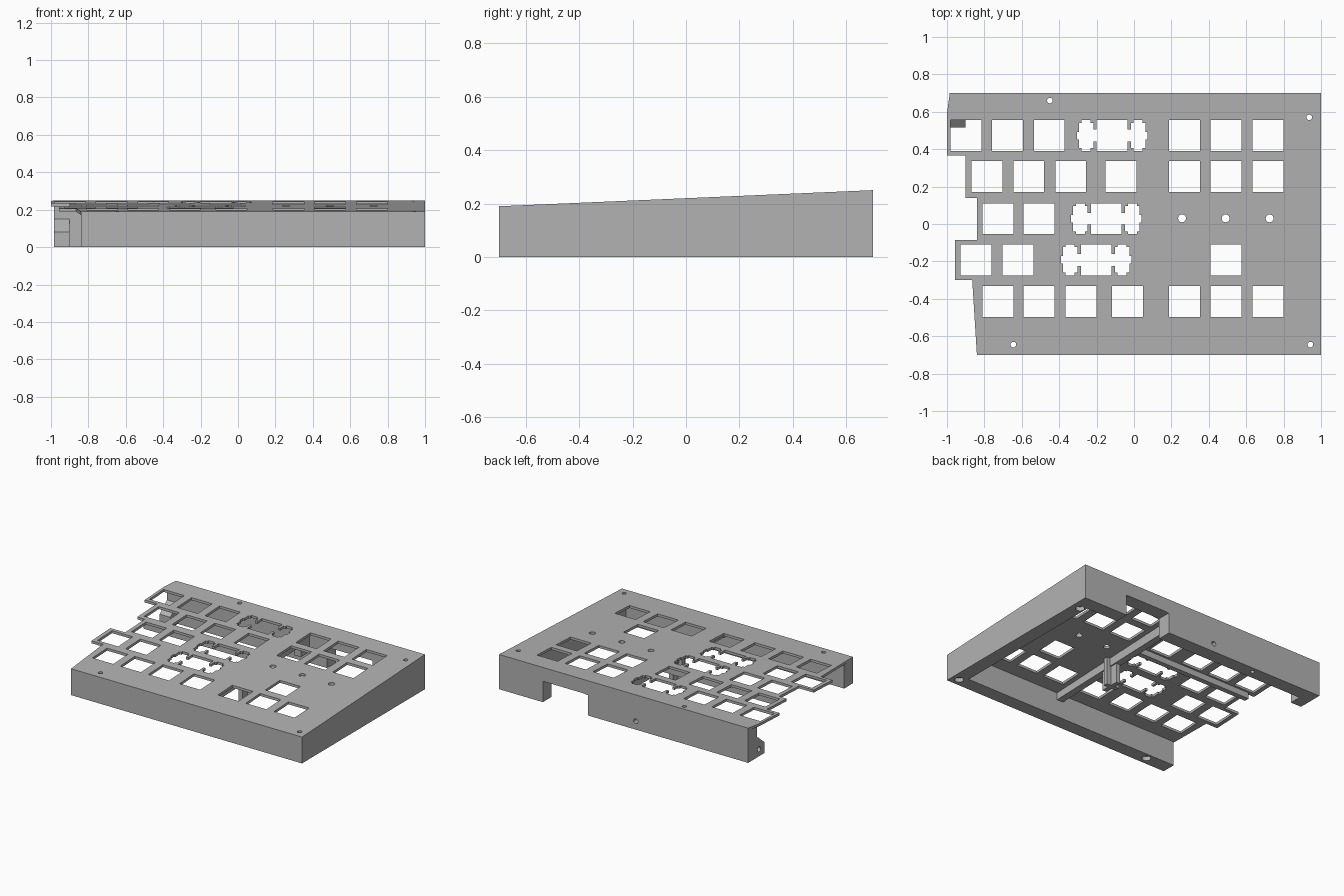
import bpy
import bmesh
from math import cos, sin, pi

cube = bpy.data.objects.get("Cube")
if cube:
    bpy.data.objects.remove(cube, do_unlink=True)

grey = bpy.data.materials.new("mid grey")
grey.use_nodes = True
colour = (0.45, 0.45, 0.45, 1)
grey.diffuse_color = colour
grey.node_tree.nodes["Principled BSDF"].inputs["Base Color"].default_value = colour

THICK = 0.018   # plate thickness
UP = 1          # marker height meaning "the sloped underside of the plate"


def underside(y):
    return 0.22 + 0.043 * y - THICK


def rect(cx, cy, w, h):
    w, h = w / 2, h / 2
    return [(cx - w, cy - h), (cx + w, cy - h), (cx + w, cy + h), (cx - w, cy + h)]


def circle(cx, cy, r, n=20):
    return [(cx + r * cos(2 * pi * i / n), cy + r * sin(2 * pi * i / n)) for i in range(n)]


def prism(name, plane, loops, low, high):
    """Extrude an outline with holes, drawn in the given plane, from low to high."""
    curve = bpy.data.curves.new(name, "CURVE")
    curve.dimensions = "2D"
    curve.fill_mode = "BOTH"
    curve.extrude = (high - low) / 2
    for loop in loops:
        spline = curve.splines.new("POLY")
        spline.points.add(len(loop) - 1)
        for point, (u, v) in zip(spline.points, loop):
            point.co = (u, v, 0, 1)
        spline.use_cyclic_u = True
    temp = bpy.data.objects.new(name, curve)
    bpy.context.collection.objects.link(temp)
    graph = bpy.context.evaluated_depsgraph_get()
    mesh = bpy.data.meshes.new_from_object(temp.evaluated_get(graph))
    bpy.data.objects.remove(temp, do_unlink=True)
    bpy.data.curves.remove(curve)

    bm = bmesh.new()
    bm.from_mesh(mesh)
    bmesh.ops.remove_doubles(bm, verts=bm.verts, dist=0.0001)
    for v in bm.verts:
        a, b, c = v.co
        c += (low + high) / 2
        v.co = {"xy": (a, b, c), "xz": (a, c, b), "yz": (c, a, b)}[plane]
        if v.co.z > UP - 0.001:
            v.co.z += underside(v.co.y) - UP
    bmesh.ops.recalc_face_normals(bm, faces=bm.faces)
    bm.to_mesh(mesh)
    bm.free()
    mesh.materials.clear()
    mesh.materials.append(grey)
    for face in mesh.polygons:
        face.material_index = 0
        face.use_smooth = False
    obj = bpy.data.objects.new(name, mesh)
    bpy.context.collection.objects.link(obj)
    return obj


KEY = 0.165


def wide_key(cx, cy):
    """Key opening with a stabiliser pocket on each side."""
    k = KEY / 2
    # upper right quarter, from the key to the outer bump
    quarter = [(k, k), (k, 0.032), (0.1, 0.032), (0.1, 0.068), (0.115, 0.068),
               (0.115, k), (0.163, k), (0.163, 0.068), (0.178, 0.068),
               (0.178, 0.02), (0.188, 0.02)]
    right = quarter + [(x, -y) for x, y in reversed(quarter)]
    left = [(-x, -y) for x, y in right]
    return [(cx + x, cy + y) for x, y in right + left]


# Top plate with its stepped left edge and openings
outline = [(1, -0.7), (1, 0.7), (-0.985, 0.7), (-1, 0.59), (-1, 0.365),
           (-0.9, 0.365), (-0.9, 0.14), (-0.84, 0.14), (-0.84, -0.085),
           (-0.957, -0.085), (-0.957, -0.3), (-0.865, -0.3), (-0.84, -0.7)]
nav = [0.27, 0.492, 0.717]
key_rows = {
    0.473: [-0.898, -0.677, -0.453] + nav,
    0.254: [-0.785, -0.563, -0.338, -0.069] + nav,
    0.028: [-0.728, -0.507],
    -0.192: [-0.845, -0.62, 0.492],
    -0.415: [-0.728, -0.507, -0.283, -0.035] + nav,
}
keys = [rect(x, y, KEY, KEY) for y, xs in key_rows.items() for x in xs]
keys += [wide_key(-0.117, 0.473), wide_key(-0.148, 0.028), wide_key(-0.202, -0.192)]
lights = [circle(x, 0.03, 0.021) for x in (0.257, 0.49, 0.725)]
wall_screws = [(0.937, 0.57), (-0.645, -0.645), (0.943, -0.645)]
back_screw = (-0.45, 0.66)
screws = [circle(x, y, 0.015) for x, y in wall_screws + [back_screw]]
prism("top_plate", "xy", [outline] + keys + lights + screws, UP, UP + THICK)

# Front and right walls, with wider screw recesses at the foot
ell = [(-0.84, -0.7), (1, -0.7), (1, 0.6), (0.9, 0.6), (0.9, -0.6), (-0.84, -0.6)]
recess = 0.03
for name, radius, low, high in (("wall_foot", 0.03, 0, recess),
                                ("front_and_right_wall", 0.015, recess, UP)):
    prism(name, "xy", [ell] + [circle(x, y, radius) for x, y in wall_screws], low, high)

# Back wall with cable notch and side hole
back = [(-0.9, 0), (0.29, 0), (0.29, 0.15), (0.65, 0.15), (0.65, 0),
        (1, 0), (1, UP), (-0.9, UP)]
back_wall = prism("back_wall", "xz", [back, circle(-0.09, 0.06, 0.017)], 0.6, 0.7)

# Vertical screw hole through the back wall
cutter = prism("screw_cutter", "xy", [circle(*back_screw, 0.015)], -0.1, 0.5)
cutter.hide_render = True
cutter.hide_viewport = True
cut = back_wall.modifiers.new("screw_hole", "BOOLEAN")
cut.operation = "DIFFERENCE"
cut.solver = "EXACT"
cut.object = cutter

# Joining lug at the open end of the back wall
lug = [(0.7, 0), (0.515, 0), (0.515, 0.08), (0.6, 0.15), (0.6, UP), (0.7, UP)]
prism("joining_lug", "yz", [lug, circle(0.575, 0.05, 0.018)], -0.985, -0.9)

# Stiffening ribs below the plate
long_rib = [(-0.6, UP), (-0.6, 0.125), (0.5, 0.155), (0.5, 0.08), (0.6, 0.08), (0.6, UP)]
prism("long_rib", "yz", [long_rib], 0.1, 0.15)
cross_rib = [(-0.84, 0.165), (0.1, 0.165), (0.1, UP), (-0.84, UP)]
prism("cross_rib", "xz", [cross_rib], 0.122, 0.158)

# Cross-shaped support post
px, py, t, ax, ay = 0.125, -0.08, 0.016, 0.05, 0.07
corner = [(ax, t), (t, t), (t, ay)]
half = corner + [(-x, y) for x, y in reversed(corner)]
post = half + [(-x, -y) for x, y in half]
prism("support_post", "xy", [[(px + x, py + y) for x, y in post]], 0, UP)
